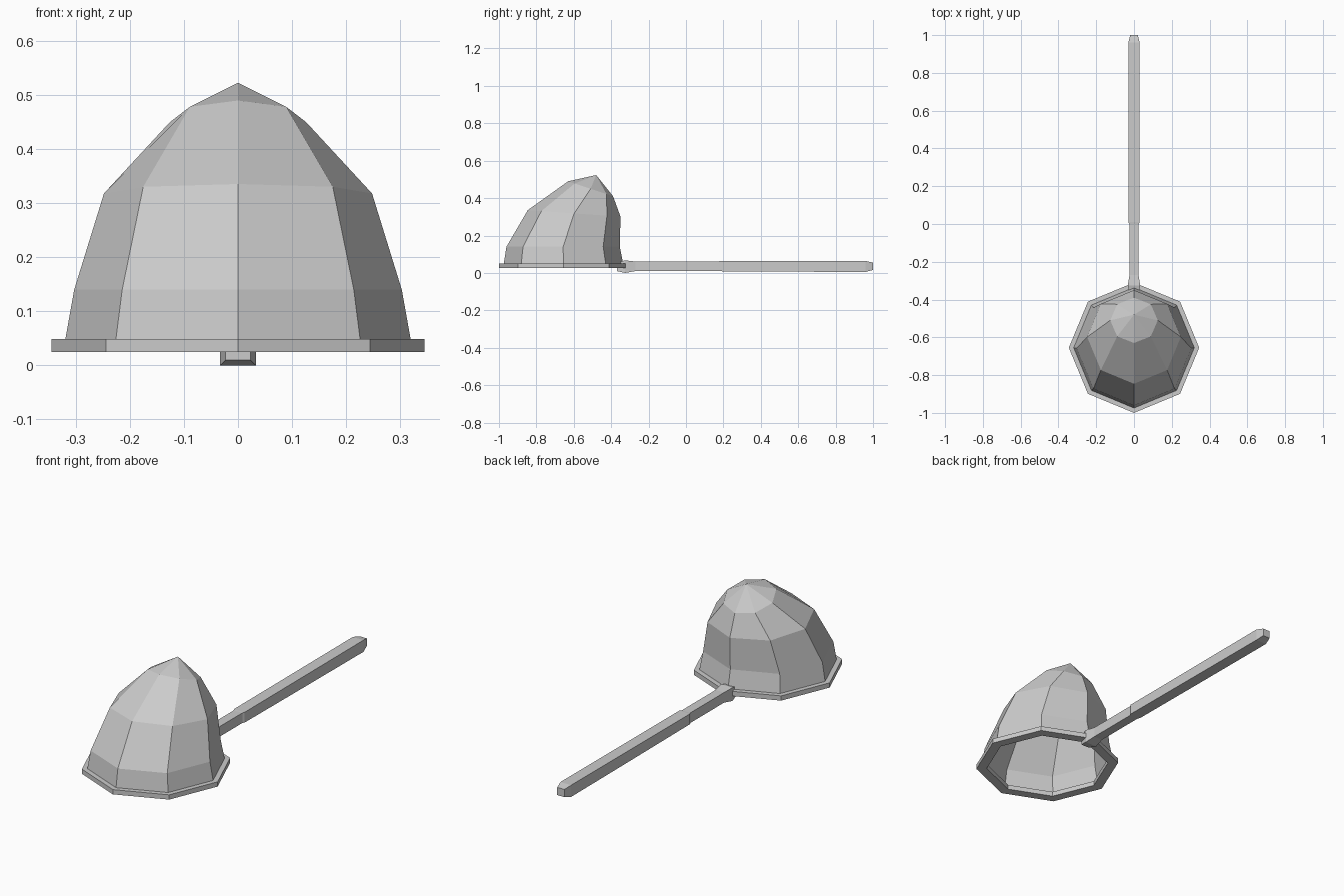
import bpy, math

if "Cube" in bpy.data.objects:
    bpy.data.objects.remove(bpy.data.objects["Cube"])

def make(name, verts, faces):
    me = bpy.data.meshes.new(name)
    me.from_pydata(verts, [], faces)
    me.update()
    ob = bpy.data.objects.new(name, me)
    bpy.context.collection.objects.link(ob)
    return ob

def ring(r, y, z, tilt=0.0, ry=None):
    ry = r if ry is None else ry
    return [(r * math.cos(k * math.pi / 4), y + ry * math.sin(k * math.pi / 4),
             z - tilt * math.sin(k * math.pi / 4)) for k in range(8)]

def bridge(rings, n, closed=False):
    """Quads between successive rings of n points."""
    m = len(rings)
    return [(i * n + k, i * n + (k + 1) % n,
             (i + 1) % m * n + (k + 1) % n, (i + 1) % m * n + k)
            for i in range(m if closed else m - 1) for k in range(n)]

CY = -0.655

# octagonal hoop with a rectangular section
sections = [(0.345, 0.025), (0.345, 0.049), (0.295, 0.049), (0.295, 0.025)]
rings = [ring(r, CY, z) for r, z in sections]
make("hoop", sum(rings, []), bridge(rings, 8, True))

# open net bag leaning back to its tip
rings = [ring(0.32, CY, 0.045),
         ring(0.303, -0.657, 0.14),
         ring(0.248, -0.598, 0.318, 0.0175),
         ring(0.126, -0.51, 0.45, 0.04, 0.12)]
faces = bridge(rings, 8)
faces += [(24 + k, 24 + (k + 1) % 8, 32) for k in range(8)]
make("net", sum(rings, []) + [(0, -0.48, 0.523)], faces)

# square handle: y, half width, bottom z, top z
stations = [(-0.37, 0.023, 0.010, 0.056), (-0.325, 0.033, 0.0, 0.067),
            (-0.27, 0.024, 0.010, 0.061), (0.0, 0.024, 0.010, 0.061),
            (0.01, 0.03, 0.010, 0.062), (0.5, 0.03, 0.007, 0.063),
            (0.96, 0.03, 0.005, 0.064), (1.0, 0.02, 0.016, 0.055)]
rings = [[(-w, y, a), (-w, y, b), (w, y, b), (w, y, a)] for y, w, a, b in stations]
last = 4 * len(rings)
faces = bridge(rings, 4)
faces += [(3, 2, 1, 0), tuple(range(last - 4, last))]
make("handle", sum(rings, []), faces)
